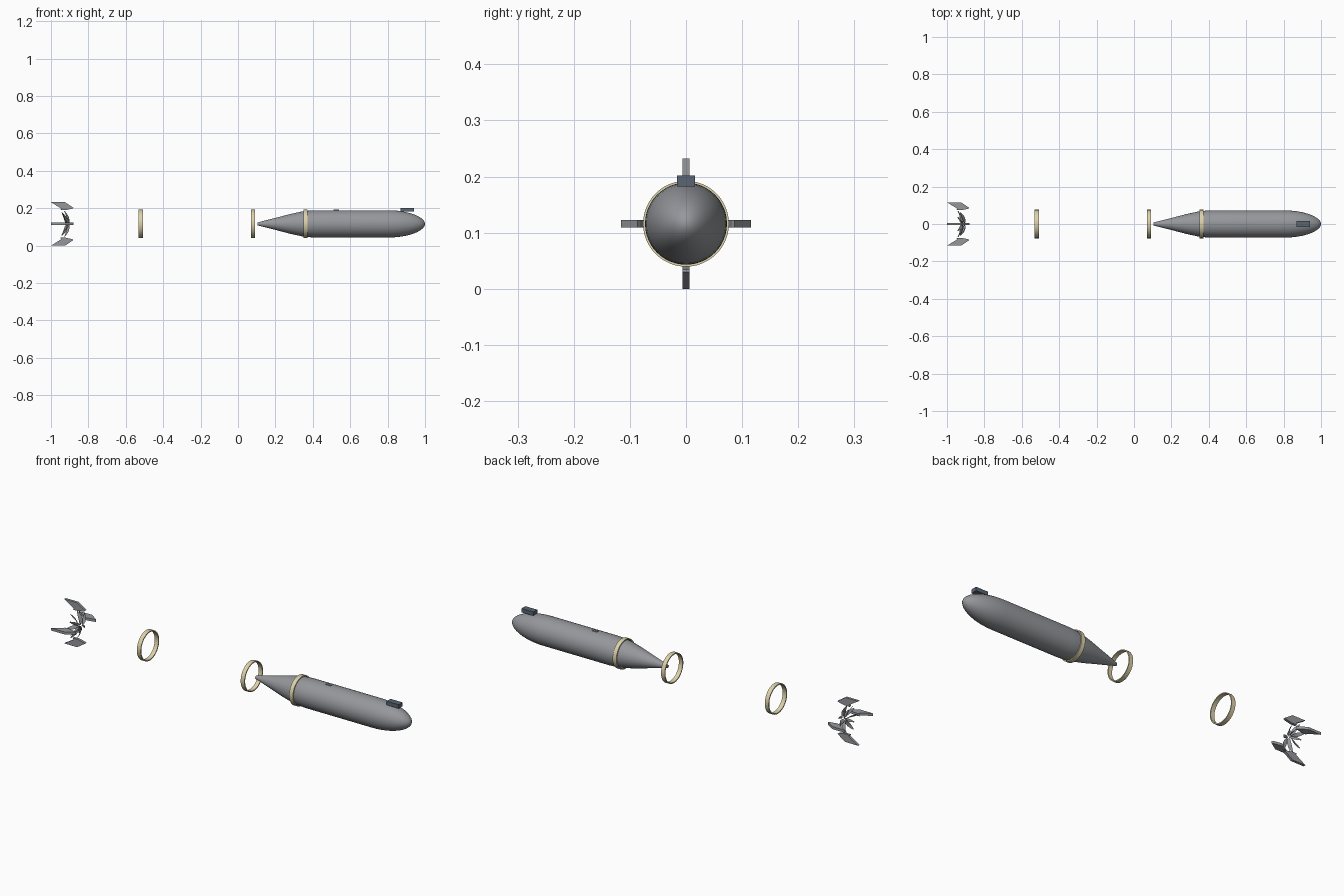
import bpy, bmesh, math
from mathutils import Matrix, Vector

if "Cube" in bpy.data.objects:
    bpy.data.objects.remove(bpy.data.objects["Cube"])

CZ = 0.116  # height of the long axis


def material(name, col):
    m = bpy.data.materials.new(name)
    m.diffuse_color = (*col, 1)
    m.use_nodes = True
    m.node_tree.nodes["Principled BSDF"].inputs["Base Color"].default_value = m.diffuse_color
    return m


BRASS = material("pale_brass", (0.72, 0.64, 0.40))
DARK = material("dark_slate", (0.10, 0.13, 0.17))
GREY = material("steel", (0.30, 0.31, 0.33))


def finish(name, bm, mat=None, smooth=False, loc=(0, 0, CZ)):
    bmesh.ops.recalc_face_normals(bm, faces=bm.faces)
    me = bpy.data.meshes.new(name)
    bm.to_mesh(me)
    bm.free()
    ob = bpy.data.objects.new(name, me)
    bpy.context.collection.objects.link(ob)
    ob.location = loc
    if mat:
        me.materials.append(mat)
    if smooth:
        bpy.ops.object.select_all(action='DESELECT')
        ob.select_set(True)
        bpy.context.view_layer.objects.active = ob
        bpy.ops.object.shade_smooth_by_angle(angle=math.radians(35))
    return ob


def lathe(name, profile, mat=None, closed=False, n=48, x0=0):
    """Revolve (x, radius) points about the x axis."""
    bm = bmesh.new()
    vs = [bm.verts.new((x, 0, r)) for x, r in profile]
    es = [bm.edges.new(p) for p in zip(vs, vs[1:])]
    if closed:
        es.append(bm.edges.new((vs[-1], vs[0])))
    bmesh.ops.spin(bm, geom=vs + es, axis=(1, 0, 0), cent=(0, 0, 0),
                   angle=math.tau, steps=n)
    bmesh.ops.remove_doubles(bm, verts=bm.verts, dist=1e-5)
    return finish(name, bm, mat, True, (x0, 0, CZ))


def add_prism(bm, outline, t, rot):
    """Plate from an (x, z) outline, thickness t along y, turned about x."""
    rings = [[bm.verts.new(rot @ Vector((x, y, z))) for x, z in outline]
             for y in (-t / 2, t / 2)]
    bm.faces.new(rings[0])
    bm.faces.new(rings[1][::-1])
    n = len(outline)
    for i in range(n):
        j = (i + 1) % n
        bm.faces.new((rings[0][i], rings[0][j], rings[1][j], rings[1][i]))


# hull: tail cone, cylinder, rounded nose
hull = [(0.105, 0), (0.105, 0.008), (0.20, 0.032), (0.28, 0.053),
        (0.34, 0.066), (0.38, 0.071), (0.42, 0.073), (0.80, 0.073)]
for i in range(1, 13):
    a = i / 12 * math.pi / 2
    hull.append((0.80 + 0.20 * math.sin(a), 0.073 * max(0, math.cos(a)) ** 1.05 if i < 12 else 0))
lathe("hull", hull, GREY)

# three clamp bands
for i, x in enumerate((-0.52, 0.08, 0.36)):
    lathe(f"band_{i + 1}", [(-0.011, 0.071), (0.011, 0.071),
                            (0.011, 0.0765), (-0.011, 0.0765)],
          BRASS, True, x0=x)

# sensor block over the nose
bm = bmesh.new()
bmesh.ops.create_cube(bm, size=1)
bmesh.ops.scale(bm, vec=(0.07, 0.032, 0.02), verts=bm.verts)
finish("nose_block", bm, DARK, loc=(0.905, 0, 0.192))

# low lug on the hull
bm = bmesh.new()
bmesh.ops.create_cube(bm, size=1)
bmesh.ops.scale(bm, vec=(0.03, 0.012, 0.012), verts=bm.verts)
finish("hull_lug", bm, GREY, loc=(0.525, 0, CZ + 0.070))

# four swept tail fins
bm = bmesh.new()
fin = [(-1.0, 0.116), (-0.925, 0.116), (-0.88, 0.086),
       (-0.885, 0.082), (-0.92, 0.074), (-0.95, 0.074), (-0.945, 0.082)]
for k in range(4):
    add_prism(bm, fin, 0.013, Matrix.Rotation(k * math.pi / 2, 3, 'X'))
finish("tail_fins", bm, GREY)


def propeller(name, x, hand, phase, n=6):
    """Twisted narrow blades that rake backwards."""
    bm = bmesh.new()
    for k in range(n):
        rot = Matrix.Rotation(phase + k * math.tau / n, 3, 'X')
        rows = []
        for s in range(6):
            f = s / 5
            r = 0.010 + 0.060 * f
            half = 0.009 * (0.65 + 0.6 * math.sin(math.pi * f) - 0.35 * f)
            tw = hand * math.radians(55 - 25 * f)
            d = Vector((math.sin(tw), math.cos(tw), 0)) * half
            nrm = Vector((d.y, -d.x, 0)).normalized() * 0.001
            c = Vector((x - 0.022 * f * f, 0, r))
            rows.append([bm.verts.new(rot @ (c + o))
                         for o in (d, nrm, -d, -nrm)])
        bm.faces.new(rows[0])
        bm.faces.new(rows[-1])
        for a, b in zip(rows, rows[1:]):
            for i in range(4):
                j = (i + 1) % 4
                bm.faces.new((a[i], a[j], b[j], b[i]))
    finish(name, bm, GREY, True)


# pair of counter-turning propellers
propeller("front_propeller", -0.907, 1, 0.0)
propeller("rear_propeller", -0.920, -1, math.pi / 6)
